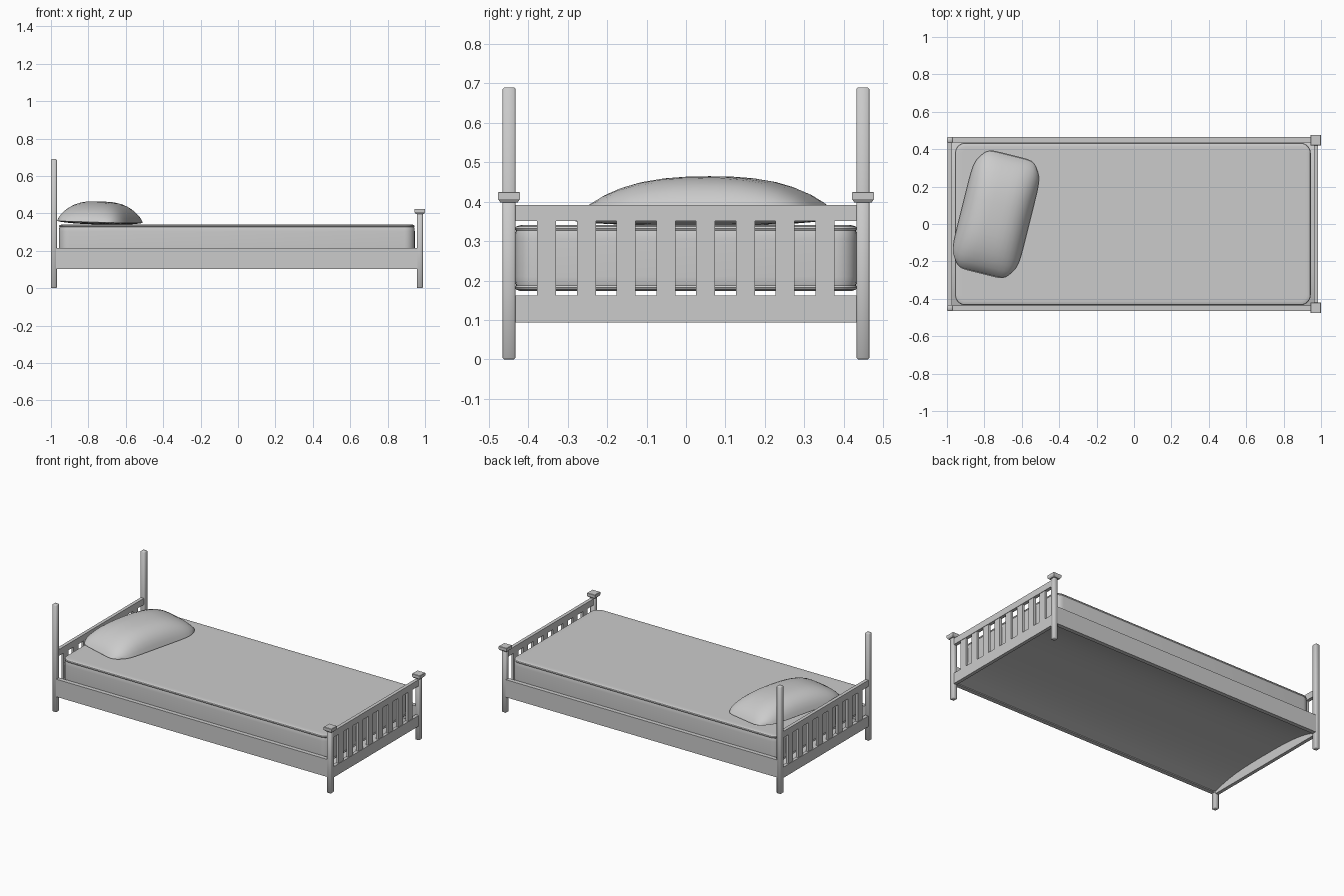
import bpy, bmesh, math
from mathutils import Matrix

if "Cube" in bpy.data.objects:
    bpy.data.objects.remove(bpy.data.objects["Cube"])

grey = bpy.data.materials.new("plain_grey")
grey.diffuse_color = (0.6, 0.6, 0.6, 1)
grey.use_nodes = True
grey.node_tree.nodes["Principled BSDF"].inputs["Base Color"].default_value = grey.diffuse_color


def finish(name, bm, smooth=None):
    bmesh.ops.recalc_face_normals(bm, faces=bm.faces)
    me = bpy.data.meshes.new(name)
    bm.to_mesh(me)
    bm.free()
    ob = bpy.data.objects.new(name, me)
    bpy.context.collection.objects.link(ob)
    me.materials.append(grey)
    if smooth:
        bpy.ops.object.select_all(action='DESELECT')
        ob.select_set(True)
        bpy.context.view_layer.objects.active = ob
        bpy.ops.object.shade_smooth_by_angle(angle=math.radians(smooth))
    return ob


def box(name, x, y, z, bevel=0.0, smooth=None):
    """Box from (min, max) ranges, optionally with softened edges."""
    bm = bmesh.new()
    bmesh.ops.create_cube(bm, size=1)
    for v in bm.verts:
        v.co = [r[0] + (c + 0.5) * (r[1] - r[0]) for c, r in zip(v.co, (x, y, z))]
    if bevel:
        bmesh.ops.bevel(bm, geom=bm.edges[:], offset=bevel, segments=1, affect='EDGES')
    return finish(name, bm, smooth)


def loft(name, rings, smooth=None):
    """Skin a stack of equal-length point rings and cap both ends."""
    bm = bmesh.new()
    loops = [[bm.verts.new(p) for p in ring] for ring in rings]
    n = len(loops[0])
    for a, b in zip(loops, loops[1:]):
        for i in range(n):
            j = (i + 1) % n
            bm.faces.new((a[i], a[j], b[j], b[i]))
    bm.faces.new(loops[0])
    bm.faces.new(loops[-1])
    return finish(name, bm, smooth)


def rounded_rect(cx, cy, hx, hy, r, z, seg=6):
    pts = []
    for k, (sx, sy) in enumerate(((1, 1), (-1, 1), (-1, -1), (1, -1))):
        for i in range(seg + 1):
            a = math.pi / 2 * (k + i / seg)
            pts.append((cx + sx * (hx - r) + r * math.cos(a),
                        cy + sy * (hy - r) + r * math.sin(a), z))
    return pts


# Corner posts, foot post caps and long side rails
for s, side in ((-1, "front"), (1, "back")):
    y = sorted((s * 0.4325, s * 0.465))
    box(f"head_post_{side}", (-1.0, -0.969), y, (0, 0.69), 0.004, 60)
    box(f"foot_post_{side}", (0.957, 0.988), y, (0, 0.41), 0.004, 60)
    cap = [[(0.972 + a * h, s * 0.449 + b * h, z) for a, b in ((-1, -1), (1, -1), (1, 1), (-1, 1))]
           for h, z in ((0.022, 0.398), (0.028, 0.407), (0.028, 0.423), (0.026, 0.425))]
    loft(f"foot_post_cap_{side}", cap)
    box(f"side_rail_{side}", (-0.975, 0.965), sorted((s * 0.437, s * 0.464)), (0.102, 0.215))

# Head and foot panels: two rails and eight slats each
for end, cx in (("head", -0.985), ("foot", 0.973)):
    box(f"{end}_top_rail", (cx - 0.011, cx + 0.011), (-0.437, 0.437), (0.351, 0.392))
    box(f"{end}_bottom_rail", (cx - 0.011, cx + 0.011), (-0.437, 0.437), (0.093, 0.162))
    for i in range(8):
        y = -0.3535 + i * 0.1008
        box(f"{end}_slat_{i + 1}", (cx - 0.008, cx + 0.008), (y - 0.024, y + 0.024), (0.16, 0.355))

# Gently arched base board between the side rails
arch = [(-0.44 + 0.88 * i / 14, 0.107 + 0.047 * (1 - abs(i / 7 - 1) ** 3.2)) for i in range(15)]
section = arch + [(y, z + 0.005) for y, z in reversed(arch)]
loft("base_board", [[(x, y, z) for y, z in section] for x in (-0.975, 0.963)], 30)

# Mattress with piped upper and lower edges
profile = ((0.03, 0.173), (0.012, 0.174), (0.003, 0.177), (0.0, 0.182), (0.003, 0.188),
           (0.001, 0.196), (0.0, 0.21), (0.0, 0.305), (0.001, 0.320), (0.003, 0.327), (0.0, 0.332),
           (0.003, 0.337), (0.012, 0.34), (0.02, 0.341), (0.04, 0.341))
loft("mattress", [rounded_rect(-0.006, 0, 0.951 - i, 0.434 - i, 0.055 - i, z) for i, z in profile], 35)

# Pillow: puffed grid with a thin flanged seam, turned on the mattress
bm = bmesh.new()
bmesh.ops.create_cube(bm, size=2)
bmesh.ops.subdivide_edges(bm, edges=bm.edges[:], cuts=17, use_grid_fill=True)
bmesh.ops.delete(bm, geom=[f for f in bm.faces if abs(f.normal.z) < 0.5], context='FACES')
for v in bm.verts:
    u, w, top = math.sin(v.co.x * math.pi / 2), math.sin(v.co.y * math.pi / 2), v.co.z > 0
    puff = max(0, 1 - abs(u / 0.97) ** 3.2) ** 0.62 * max(0, 1 - abs(w / 0.98) ** 2.6) ** 0.7
    x, y = u * 0.187 * (1 - 0.2 * w ** 8), w * 0.328 * (1 - 0.12 * u ** 8)
    v.co = (x, y, 0.355 - 0.03 * x + (0.109 * puff if top else -0.014 * puff))
bmesh.ops.remove_doubles(bm, verts=bm.verts[:], dist=0.0005)
bmesh.ops.transform(bm, matrix=Matrix.Translation((-0.738, 0.052, 0)) @ Matrix.Rotation(math.radians(-14), 4, 'Z'),
                    verts=bm.verts[:])
finish("pillow", bm, 60)
